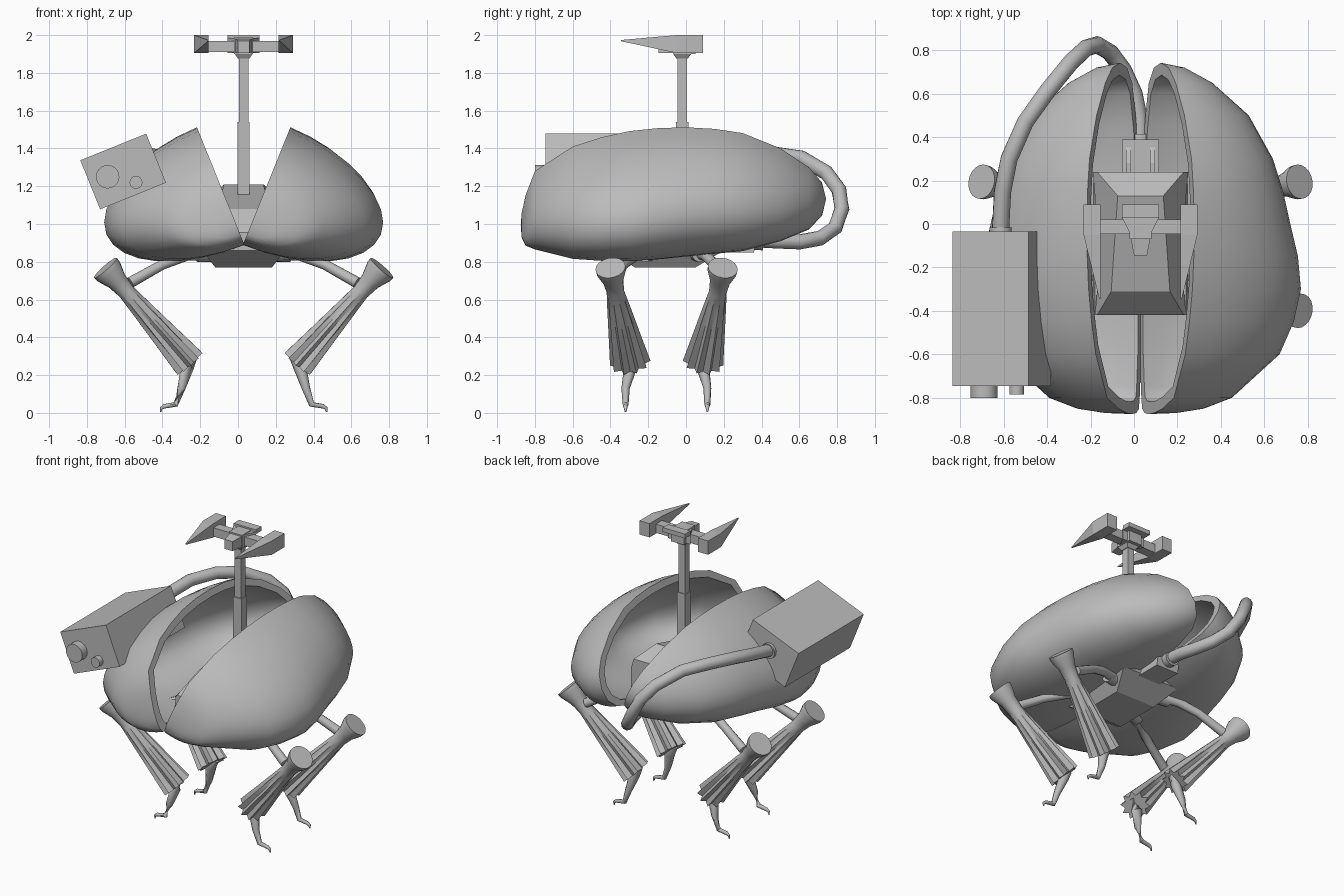
import bpy, bmesh, math
from mathutils import Vector, Matrix

old = bpy.data.objects.get("Cube")
if old:
    bpy.data.objects.remove(old)

grey = bpy.data.materials.new("plain grey")
grey.use_nodes = True
grey.diffuse_color = (0.5, 0.5, 0.5, 1)
grey.node_tree.nodes["Principled BSDF"].inputs["Base Color"].default_value = (0.5, 0.5, 0.5, 1)

MID = 0.03                      # x of the body's own centre line
TILT = math.radians(22)         # how far each shell half is swung open


def loft(name, rings, cap=True, smooth=None):
    """Skin a list of closed rings that all have the same point count."""
    bm = bmesh.new()
    rows = [[bm.verts.new(p) for p in ring] for ring in rings]
    n = len(rows[0])
    for a, b in zip(rows, rows[1:]):
        for i in range(n):
            j = (i + 1) % n
            bm.faces.new((a[i], a[j], b[j], b[i]))
    if cap:
        bm.faces.new(rows[0])
        bm.faces.new(rows[-1])
    bmesh.ops.remove_doubles(bm, verts=bm.verts, dist=0.002)
    bmesh.ops.recalc_face_normals(bm, faces=bm.faces)
    mesh = bpy.data.meshes.new(name)
    bm.to_mesh(mesh)
    bm.free()
    mesh.materials.append(grey)
    obj = bpy.data.objects.new(name, mesh)
    bpy.context.collection.objects.link(obj)
    if smooth:
        bpy.ops.object.select_all(action='DESELECT')
        obj.select_set(True)
        bpy.context.view_layer.objects.active = obj
        bpy.ops.object.shade_smooth_by_angle(angle=math.radians(smooth))
    return obj


def block(name, *levels):
    """Stack of rectangles: (z, centre x, half width, y0, y1)."""
    return loft(name, [[(cx - w, y0, z), (cx + w, y0, z), (cx + w, y1, z), (cx - w, y1, z)]
                       for z, cx, w, y0, y1 in levels])


def tube(name, pts, radii, sides=10, flute=None, squash=1.0, smooth=50):
    """Round or pleated tube along a path, one radius per point."""
    pts = [Vector(p) for p in pts]
    flute = flute or [0] * len(pts)
    rings = []
    for i, p in enumerate(pts):
        t = (pts[min(i + 1, len(pts) - 1)] - pts[max(i - 1, 0)]).normalized()
        ref = Vector((0, 1, 0)) if abs(t.y) < 0.8 and squash != 1 else Vector((0.35, 0.1, 0.9))
        e1 = (ref - t * ref.dot(t)).normalized()
        e2 = t.cross(e1)
        ring = []
        for k in range(sides):
            a = math.tau * k / sides
            r = radii[i] * (1 - flute[i] * (k % 2))
            ring.append(p + e1 * r * math.cos(a) * (1 + (squash - 1) * min(1, flute[i] * 3))
                        + e2 * r * math.sin(a))
        rings.append(ring)
    return loft(name, rings, smooth=smooth)


# Split egg shell: stations of (y, centre height, half height, outward width)
STATIONS = [(-0.875, 0.10, 0, 0), (-0.87, 0.11, 0.06, 0.13), (-0.85, 0.145, 0.125, 0.25),
            (-0.8, 0.21, 0.2, 0.36), (-0.6, 0.27, 0.28, 0.57), (-0.45, 0.295, 0.307, 0.63),
            (-0.3, 0.313, 0.325, 0.657), (-0.15, 0.324, 0.331, 0.637), (0, 0.33, 0.33, 0.596),
            (0.15, 0.33, 0.321, 0.56), (0.3, 0.322, 0.305, 0.513), (0.5, 0.3, 0.24, 0.405),
            (0.65, 0.267, 0.165, 0.24), (0.72, 0.255, 0.09, 0.11), (0.742, 0.25, 0, 0)]
ARC = [math.pi * (k / 16 - 0.5) for k in range(17)]


def shell(name, side):
    rings = []
    for y, uc, h, w in STATIONS:
        outer = [(w * math.cos(a), y, uc + h * math.sin(a)) for a in ARC]
        inner = [(n * 0.93, -0.065 + (yy + 0.065) * 0.93, 0.3 + (u - 0.3) * 0.87)
                 for n, yy, u in reversed(outer)]
        ring = []
        for n, yy, u in outer + inner:
            x = n * math.cos(TILT) + u * math.sin(TILT)
            z = u * math.cos(TILT) - n * math.sin(TILT)
            ring.append((MID + side * x, yy, 0.9 + z))
        rings.append(ring)
    return loft(name, rings, cap=False, smooth=50)


shell("left_shell", 1)
shell("right_shell", -1)

# Central hull, cockpit wedge and rear housing
block("hull", (0.77, MID, 0.15, -0.27, 0.05), (0.86, MID, 0.22, -0.42, 0.2),
      (0.95, MID, 0.21, -0.42, 0.24))
loft("cockpit", [[(MID - w, y, 0.9), (MID + w, y, 0.9), (MID + w, y, zs),
                  (MID + t, y, zt), (MID - t, y, zt), (MID - w, y, zs)]
                 for y, w, zs, t, zt in [(-0.42, 0.21, 0.95, 0.2, 0.955),
                                         (-0.31, 0.2, 0.98, 0.135, 1.08),
                                         (0.13, 0.21, 1.08, 0.105, 1.21),
                                         (0.24, 0.22, 1.06, 0.2, 1.12)]])
block("rear_housing", (0.85, MID, 0.085, 0.12, 0.36), (1.02, MID, 0.085, 0.12, 0.39))
for side in (-1, 1):
    block("rear_fin", (1.0, MID + side * 0.055, 0.012, 0.22, 0.39),
          (1.06, MID + side * 0.055, 0.012, 0.22, 0.28))

# Mast and sensor head
block("lower_mast", (1.1, MID, 0.032, -0.052, 0.012), (1.54, MID, 0.032, -0.052, 0.012))
block("upper_mast", (1.53, MID, 0.025, -0.045, 0.005), (1.89, MID, 0.025, -0.045, 0.005))
block("mast_collar", (1.875, MID, 0.03, -0.05, 0.01), (1.905, MID, 0.05, -0.07, 0.03))
block("head_hub", (1.9, MID, 0.05, -0.07, 0.05), (1.99, MID, 0.05, -0.07, 0.05))
block("head_back", (1.97, MID, 0.085, 0.03, 0.09), (2.0, MID, 0.085, 0.03, 0.09))
loft("head_nose", [[(MID - w, y, 1.905), (MID + w, y, 1.905), (MID + w, y, z), (MID - w, y, z)]
                   for y, w, z in [(0.03, 0.085, 1.985), (-0.04, 0.05, 1.985), (-0.145, 0.03, 1.97)]])
block("head_crossbar", (1.91, MID, 0.19, -0.045, 0.02), (1.97, MID, 0.19, -0.045, 0.02))
for side, label in ((1, "left"), (-1, "right")):
    rings = []
    for y, xo, z0, z1 in [(0.09, 0.262, 1.905, 2), (-0.05, 0.262, 1.905, 2), (-0.345, 0.19, 1.968, 1.974)]:
        xi = 0.185
        rings.append([(MID + side * x, y, z) for x, z in ((xi, z0), (xo, z0), (xo, z1), (xi, z1))])
    loft(label + "_head_blade", rings)

# Tilted box on the right shell, with two lenses
case = block("side_case", (-0.14, 0, 0.188, -0.745, -0.035), (0.14, 0, 0.188, -0.745, -0.035))
case.matrix_world = Matrix.Translation((-0.608, 0, 1.278)) @ Matrix.Rotation(-TILT, 4, 'Y')
tube("large_lens", [(-0.69, -0.7, 1.25), (-0.69, -0.8, 1.25)], [0.062] * 2, 20)
tube("small_lens", [(-0.54, -0.7, 1.22), (-0.54, -0.785, 1.22)], [0.034] * 2, 16)

# Hose from the box round the back into the hull
tube("hose_collar", [(-0.613, -0.06, 1.3), (-0.613, -0.015, 1.3)], [0.052] * 2, 14)
HOSE = [(-0.615, -0.04, 1.3), (-0.605, 0.15, 1.34), (-0.575, 0.3, 1.365), (-0.5, 0.47, 1.37),
        (-0.4, 0.61, 1.35), (-0.29, 0.745, 1.27), (-0.22, 0.81, 1.18), (-0.17, 0.825, 1.08),
        (-0.11, 0.79, 0.98), (-0.05, 0.71, 0.925), (0, 0.6, 0.905), (0.025, 0.48, 0.91), (MID, 0.3, 0.92)]
tube("hose", HOSE, [0.04] * len(HOSE), 12)
tube("hose_socket", [(MID, 0.34, 0.92), (MID, 0.41, 0.915)], [0.055] * 2, 14)

# Four legs: hip strut, pleated bell, clawed foot
for side, label in ((1, "left"), (-1, "right")):
    for end, knee_y, bell_y, foot_y, hip_y in (("front", -0.4, -0.295, -0.32, -0.2),
                                               ("rear", 0.195, 0.09, 0.113, 0.06)):
        name = label + "_" + end

        def at(x, y, z):
            return (MID + side * x, y, z)

        tube(name + "_strut", [at(0.15, hip_y, 0.85), at(0.3, (hip_y * 2 + knee_y) / 3, 0.835),
                               at(0.43, (hip_y + knee_y * 2) / 3, 0.785), at(0.6, knee_y * 0.97, 0.69)],
             [0.04, 0.03, 0.027, 0.03])
        tube(name + "_hip_joint", [at(0.17, hip_y, 0.85), at(0.25, hip_y * 0.9 + knee_y * 0.1, 0.84)],
             [0.05, 0.042])
        top, bottom = Vector(at(0.732, knee_y, 0.768)), Vector(at(0.287, bell_y, 0.263))
        steps = (0, 0.04, 0.14, 0.25, 0.4, 0.7, 1)
        tube(name + "_bell", [top.lerp(bottom, s) for s in steps],
             [0.08, 0.078, 0.054, 0.046, 0.055, 0.073, 0.092], 20,
             flute=[0, 0, 0, 0.03, 0.15, 0.25, 0.3], squash=1.2, smooth=35)
        tube(name + "_foot", [at(0.27, bell_y, 0.3), at(0.3, bell_y, 0.235), at(0.33, foot_y, 0.13),
                              at(0.36, foot_y, 0.045), at(0.42, foot_y, 0.035),
                              at(0.437, foot_y, 0.024), at(0.44, foot_y, 0.004)],
             [0.03, 0.034, 0.022, 0.016, 0.012, 0.009, 0.004], 8)
